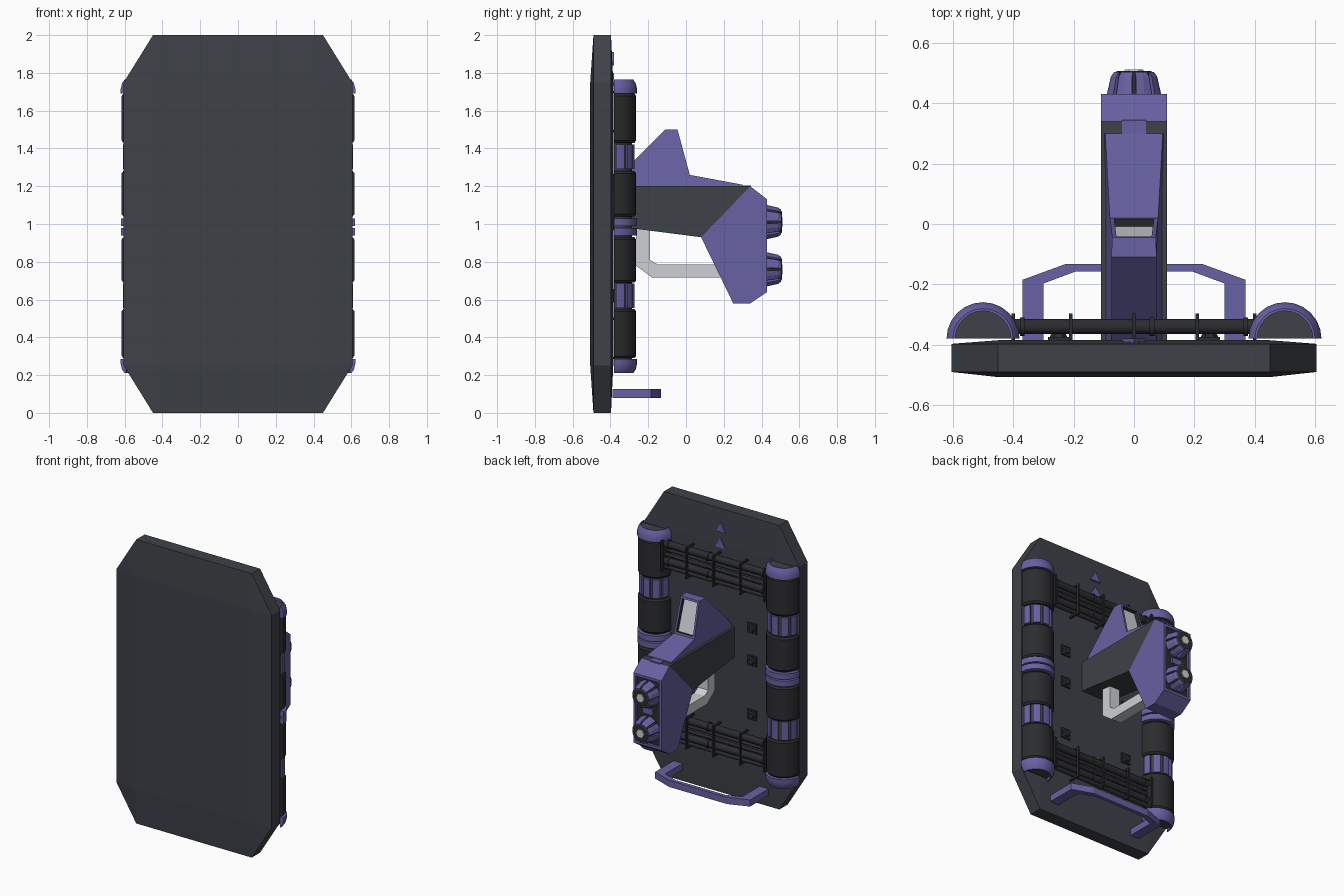
import bpy, bmesh
from math import pi, cos, sin
from mathutils import Matrix, Vector

if "Cube" in bpy.data.objects:
    bpy.data.objects.remove(bpy.data.objects["Cube"])


def material(name, rgb):
    m = bpy.data.materials.new(name)
    m.diffuse_color = (*rgb, 1)
    m.use_nodes = True
    m.node_tree.nodes["Principled BSDF"].inputs["Base Color"].default_value = m.diffuse_color
    return m


SLATE = material("slate", (0.047, 0.053, 0.064))
BLACK = material("black_metal", (0.024, 0.025, 0.028))
PURPLE = material("purple", (0.135, 0.12, 0.36))
LIGHT = material("light_grey", (0.62, 0.63, 0.66))


def finish(name, bm, mat, smooth=False):
    bmesh.ops.remove_doubles(bm, verts=bm.verts, dist=1e-5)
    bmesh.ops.recalc_face_normals(bm, faces=bm.faces)
    me = bpy.data.meshes.new(name)
    bm.to_mesh(me)
    bm.free()
    ob = bpy.data.objects.new(name, me)
    bpy.context.collection.objects.link(ob)
    me.materials.append(mat)
    if smooth:
        bpy.ops.object.select_all(action='DESELECT')
        ob.select_set(True)
        bpy.context.view_layer.objects.active = ob
        bpy.ops.object.shade_smooth_by_angle(angle=0.6)
    return ob


def loft(name, a, b, mat):
    """Solid between two matching closed outlines."""
    bm = bmesh.new()
    va, vb = [bm.verts.new(p) for p in a], [bm.verts.new(p) for p in b]
    bm.faces.new(va)
    bm.faces.new(vb)
    for i in range(len(a)):
        j = (i + 1) % len(a)
        bm.faces.new((va[i], va[j], vb[j], vb[i]))
    return finish(name, bm, mat)


def side_prism(name, pts, w, mat, x=0):
    """Outline of (y, z) or (y, z, half width) thickened along x."""
    hw = [p[2] if len(p) > 2 else w for p in pts]
    return loft(name, [(x - h, p[0], p[1]) for p, h in zip(pts, hw)],
                [(x + h, p[0], p[1]) for p, h in zip(pts, hw)], mat)


def box(name, x, y, z, mat):
    return side_prism(name, [(y[0], z[0]), (y[1], z[0]), (y[1], z[1]), (y[0], z[1])],
                      (x[1] - x[0]) / 2, mat, (x[0] + x[1]) / 2)


def lathe(name, prof, mat, mtx, a0=0, a1=2 * pi, n=12, smooth=True):
    """Revolve a closed (radius, height) outline from a0 to a1."""
    bm = bmesh.new()
    rings = []
    for k in range(n + 1):
        a = a0 + (a1 - a0) * k / n
        rings.append([bm.verts.new(mtx @ Vector((r * cos(a), r * sin(a), h))) for r, h in prof])
    for p, q in zip(rings, rings[1:]):
        for i in range(len(prof)):
            j = (i + 1) % len(prof)
            if prof[i][0] + prof[j][0] > 0:
                bm.faces.new((p[i], p[j], q[j], q[i]))
    if a1 - a0 < 6.28:
        bm.faces.new(rings[0])
        bm.faces.new(rings[-1])
    return finish(name, bm, mat, smooth)


def recess(ob, direction, thick, depth, wall, floor):
    """Inset and sink the face that best faces a direction."""
    ob.data.materials.append(wall)
    ob.data.materials.append(floor)
    bm = bmesh.new()
    bm.from_mesh(ob.data)
    f = max(bm.faces, key=lambda f: f.normal.dot(Vector(direction).normalized()))
    bmesh.ops.inset_region(bm, faces=[f], thickness=thick)
    ring = bmesh.ops.inset_region(bm, faces=[f], thickness=0.001, depth=-depth)
    for r in ring['faces']:
        r.material_index = 1
    f.material_index = 2
    bm.to_mesh(ob.data)
    bm.free()


# Armour plate: faceted octagon slab with raised middle rectangle
bm = bmesh.new()
octagon = [(0.605, 0.25), (0.605, 1.75), (0.45, 2), (0.45, 0)]
for s in (-1, 1):
    for x, z in octagon:
        for y in (-0.49, -0.397):
            bm.verts.new((s * x, y, z))
    for z in (0.25, 1.75):
        for y in (-0.507, -0.385):
            bm.verts.new((s * 0.45, y, z))
bmesh.ops.convex_hull(bm, input=bm.verts)
bmesh.ops.dissolve_limit(bm, angle_limit=0.01, verts=bm.verts, edges=bm.edges)
finish("armour_plate", bm, SLATE)

# Half-round side columns
for s, side in ((-1, "left"), (1, "right")):
    T = Matrix.Translation((s * 0.5, -0.38, 0))
    lathe(side + "_column_core", [(0, 0.23), (0.095, 0.23), (0.095, 1.75), (0, 1.75)],
          SLATE, T, 0, pi)
    for i, (lo, hi) in enumerate(((0.29, 0.55), (0.69, 0.93), (1.04, 1.28), (1.43, 1.69))):
        c = 0.012
        lathe(f"{side}_column_sleeve_{i}", [(0.09, lo), (0.107, lo), (0.116, lo + c),
              (0.116, hi - c), (0.107, hi), (0.09, hi)], BLACK, T, 0, pi)
    for i, (lo, hi) in enumerate(((0.94, 0.98), (0.99, 1.03))):
        lathe(f"{side}_column_ring_{i}", [(0.09, lo), (0.12, lo), (0.12, hi), (0.09, hi)],
              PURPLE, T, 0, pi)
    for nm, z, d in (("lower", 0.21, 1), ("upper", 1.765, -1)):
        lathe(f"{side}_{nm}_cap", [(0.092, z), (0.1, z), (0.114, z + d * 0.02),
              (0.121, z + d * 0.05), (0.121, z + d * 0.075), (0.092, z + d * 0.075)],
              PURPLE, T, 0, pi)
    for j, lo in enumerate((0.555, 1.29)):
        for k in range(5):
            a = pi * (k + 0.14) / 5
            lathe(f"{side}_column_rib_{j}_{k}", [(0.09, lo), (0.108, lo), (0.108, lo + 0.13),
                  (0.09, lo + 0.13)], PURPLE, T, a, a + pi * 0.72 / 5, 3)

# Cross rods with wire clips
for nm, z0 in (("lower", 0.31), ("upper", 1.51)):
    for i, (dz, r) in enumerate(((0, 0.015), (0.04, 0.025), (0.085, 0.012), (0.12, 0.012), (0.16, 0.025))):
        M = Matrix.Translation((0, -0.34, z0 + dz)) @ Matrix.Rotation(pi / 2, 4, 'Y')
        lathe(f"{nm}_cross_rod_{i}", [(0, -0.42), (r, -0.42), (r, 0.42), (0, 0.42)], BLACK, M)
        if r > 0.02:
            for x in (-0.37, 0.06, 0.37):
                lathe(f"{nm}_rod_collar_{i}", [(0.02, x - 0.008), (0.031, x - 0.008),
                      (0.031, x + 0.008), (0.02, x + 0.008)], BLACK, M)
    lo, hi = z0 - 0.025, z0 + 0.195
    for x in (-0.4, -0.21, 0, 0.21, 0.4):
        side_prism(nm + "_rod_clip", [(-0.385, lo), (-0.296, lo), (-0.296, hi), (-0.385, hi),
                   (-0.385, hi - 0.012), (-0.312, hi - 0.012), (-0.312, lo + 0.012),
                   (-0.385, lo + 0.012)], 0.006, BLACK, x)

# Bolts on the back of the plate
for x in (-0.25, 0.25):
    for z in (0.62, 1.0, 1.23):
        box("bolt_base", (x - 0.035, x + 0.035), (-0.39, -0.374), (z - 0.035, z + 0.035), BLACK)
        M = Matrix.Translation((x, -0.376, z)) @ Matrix.Rotation(-pi / 2, 4, 'X')
        lathe("bolt_head", [(0, 0), (0.03, 0), (0.022, 0.016), (0, 0.016)], BLACK, M, n=6, smooth=False)

# Arrow markers
for z in (1.73, 1.84):
    tri = [(-0.04, z), (0.04, z), (0, z + 0.07)]
    loft("arrow_marker", [(x, -0.4, h) for x, h in tri], [(x, -0.38, h) for x, h in tri], PURPLE)

# Lower carrying bar
half = [(0.37, -0.39), (0.37, -0.185), (0.225, -0.132)]
inner = [(0.195, -0.158), (0.30, -0.197), (0.30, -0.39)]
bar = half + [(-x, y) for x, y in half[::-1]] + [(-x, y) for x, y in inner[::-1]] + inner
loft("carrying_bar", [(x, y, 0.08) for x, y in bar], [(x, y, 0.127) for x, y in bar], PURPLE)

# Central arm, sight housing and head
side_prism("arm", [(-0.387, 1.2), (0.34, 1.2), (0.08, 0.93), (-0.387, 0.99)], 0.11, SLATE)
sight = side_prism("sight_housing", [(-0.387, 1.19, 0.1), (-0.387, 1.225, 0.075), (-0.11, 1.5, 0.075),
                   (-0.045, 1.5, 0.072), (0.02, 1.26, 0.08), (0.30, 1.208, 0.095),
                   (0.30, 1.19, 0.1)], 0, PURPLE)
recess(sight, (0, 0.25, 0.065), 0.02, 0.025, BLACK, LIGHT)
box("sight_tab", (-0.04, 0.04), (0.29, 0.345), (1.18, 1.204), PURPLE)
head = side_prism("head", [(0.34, 1.2), (0.43, 1.13), (0.43, 0.64), (0.34, 0.58), (0.25, 0.58),
                  (0.08, 0.93)], 0.11, PURPLE)
recess(head, (0, 1, 0), 0.025, 0.015, PURPLE, BLACK)
box("head_divider", (-0.04, 0.04), (0.41, 0.428), (0.865, 0.905), PURPLE)

# Knobs on the head
for nm, z in (("lower", 0.76), ("upper", 1.01)):
    M = Matrix.Translation((0, 0.41, z)) @ Matrix.Rotation(-pi / 2, 4, 'X')
    lathe(nm + "_knob_core", [(0, 0), (0.08, 0), (0.065, 0.09), (0.055, 0.097), (0, 0.097)],
          BLACK, M, n=16)
    for k in range(8):
        a = 2 * pi * (k + 0.1) / 8
        lathe(f"{nm}_knob_grip_{k}", [(0.055, 0.012), (0.092, 0.012), (0.077, 0.078), (0.066, 0.093),
              (0.045, 0.093)], PURPLE, M, a, a + 2 * pi * 0.8 / 8, 2, False)
    lathe(nm + "_knob_hub", [(0, 0.08), (0.04, 0.08), (0.03, 0.101), (0, 0.101)], LIGHT, M,
          n=6, smooth=False)

# Light hand grip under the arm
side_prism("hand_grip", [(-0.265, 1.0), (-0.265, 0.78), (-0.18, 0.717), (0.21, 0.717), (0.19, 0.785),
           (-0.15, 0.785), (-0.19, 0.81), (-0.19, 1.0)], 0.04, LIGHT)
